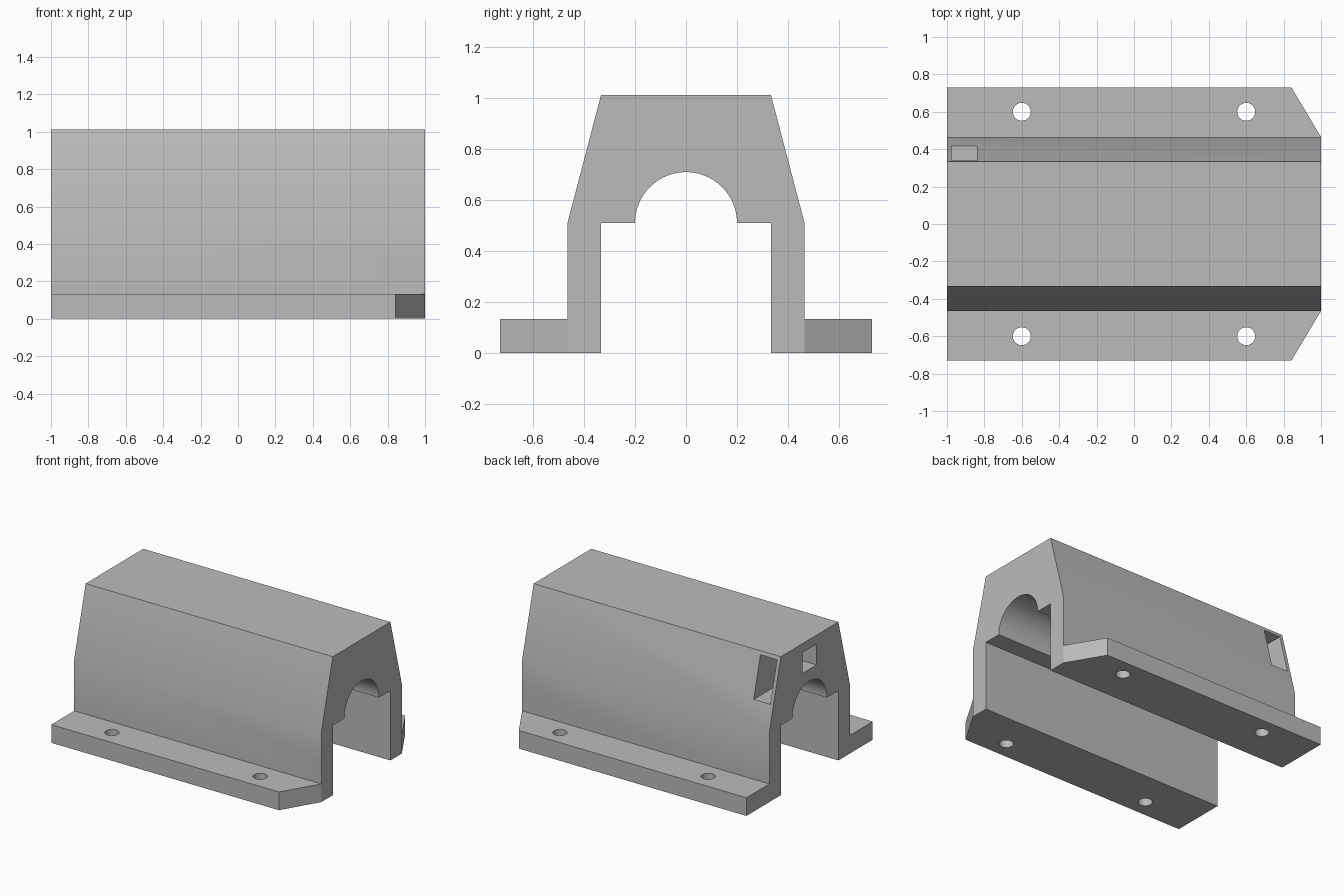
import bpy, bmesh
from math import sin, cos, pi, radians
from mathutils import Vector

cube = bpy.data.objects.get("Cube")
if cube:
    bpy.data.objects.remove(cube, do_unlink=True)

grey = bpy.data.materials.new("plain_grey")
grey.use_nodes = True
colour = (0.5, 0.5, 0.5, 1)
grey.diffuse_color = colour
grey.node_tree.nodes["Principled BSDF"].inputs["Base Color"].default_value = colour


def prism(name, points, sweep):
    """Solid made by sweeping a closed outline along a vector."""
    bm = bmesh.new()
    face = bm.faces.new([bm.verts.new(p) for p in points])
    moved = bmesh.ops.extrude_face_region(bm, geom=[face])["geom"]
    bmesh.ops.translate(bm, vec=Vector(sweep),
                        verts=[v for v in moved if isinstance(v, bmesh.types.BMVert)])
    bmesh.ops.recalc_face_normals(bm, faces=bm.faces)
    mesh = bpy.data.meshes.new(name)
    bm.to_mesh(mesh)
    bm.free()
    obj = bpy.data.objects.new(name, mesh)
    bpy.context.collection.objects.link(obj)
    mesh.materials.append(grey)
    return obj


def box(name, x0, x1, y0, y1, z0, z1):
    return prism(name, [(x0, y0, z0), (x1, y0, z0), (x1, y1, z0), (x0, y1, z0)],
                 (0, 0, z1 - z0))


# Housing: half cross-section mirrored, with an arched channel underneath
outer = [(0.333, 0), (0.73, 0), (0.73, 0.133), (0.465, 0.133), (0.465, 0.51), (0.333, 1.013)]
arch = [(0.2 * cos(a), 0.51 + 0.2 * sin(a)) for a in (pi * i / 48 for i in range(49))]
section = (outer + [(-y, z) for y, z in reversed(outer)]
           + [(-0.333, 0.51)] + arch[::-1] + [(0.333, 0.51)])
housing = prism("housing", [(-1, y, z) for y, z in section], (2, 0, 0))

cutters = []
for s in (-1, 1):
    # Clipped flange corners
    corner = [(0.842, s * 0.73), (1, s * 0.465), (1.1, s * 0.465),
              (1.1, s * 0.8), (0.842, s * 0.8)]
    cutters.append(prism("corner_cutter", [(x, y, -0.1) for x, y in corner], (0, 0, 0.4)))
    # Bolt holes through the flanges
    for x in (-0.6, 0.6):
        ring = [(x + 0.048 * cos(pi * i / 16), s * 0.6 + 0.048 * sin(pi * i / 16), -0.1)
                for i in range(32)]
        cutters.append(prism("bolt_hole_cutter", ring, (0, 0, 0.4)))

# Square duct in the end, meeting a slot in the sloping back wall
cutters.append(box("end_duct_cutter", -1.1, -0.842, -0.08, 0.08, 0.795, 0.947))
cutters.append(box("side_slot_cutter", -0.975, -0.84, 0.075, 0.6, 0.69, 0.987))

for c in cutters:
    c.hide_render = True
    mod = housing.modifiers.new(c.name, "BOOLEAN")
    mod.operation = "DIFFERENCE"
    mod.solver = "EXACT"
    mod.object = c

# Bake the cuts, then drop the cutters
bpy.context.view_layer.update()
result = housing.evaluated_get(bpy.context.evaluated_depsgraph_get())
mesh = bpy.data.meshes.new_from_object(result)
housing.modifiers.clear()
housing.data = mesh
for c in cutters:
    bpy.data.objects.remove(c, do_unlink=True)

# Smooth the arch, holes and shallow wall bend, keeping hard edges sharp
for o in bpy.context.selected_objects:
    o.select_set(False)
bpy.context.view_layer.objects.active = housing
housing.select_set(True)
bpy.ops.object.shade_smooth_by_angle(angle=radians(30))
